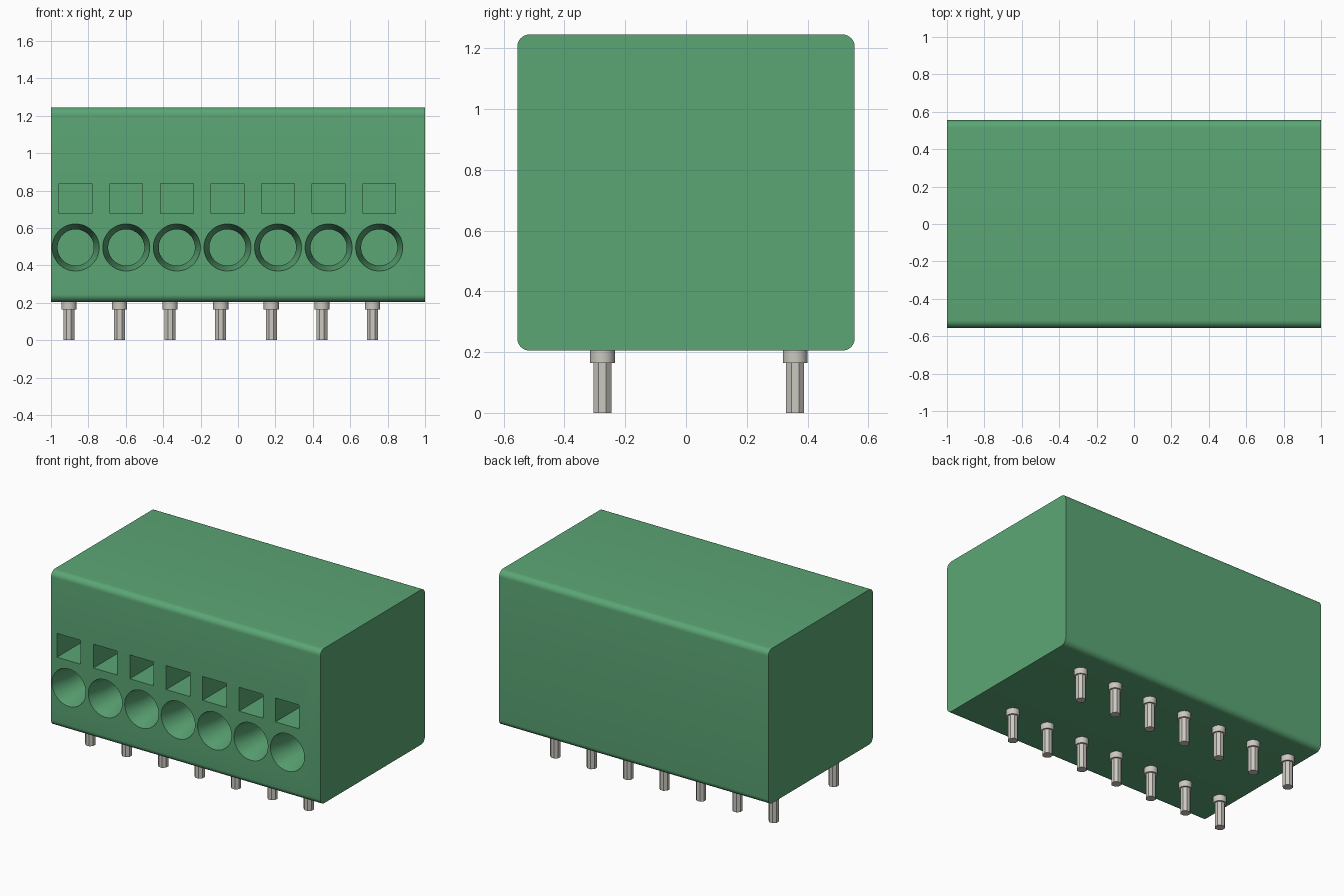
import bpy, bmesh, math
from mathutils import Matrix

if "Cube" in bpy.data.objects:
    bpy.data.objects.remove(bpy.data.objects["Cube"], do_unlink=True)

COUNT, PITCH = 7, 0.2705
HOLE_X, PIN_X = -0.868, -0.904
FRONT, BOTTOM, TOP = -0.555, 0.205, 1.245


def material(name, rgb, metallic=0.0):
    m = bpy.data.materials.new(name)
    m.use_nodes = True
    m.diffuse_color = (*rgb, 1)
    bsdf = m.node_tree.nodes["Principled BSDF"]
    bsdf.inputs["Base Color"].default_value = (*rgb, 1)
    bsdf.inputs["Metallic"].default_value = metallic
    return m


green = material("green plastic", (0.105, 0.38, 0.178))
metal = material("tin metal", (0.60, 0.58, 0.53))


def finish(name, bm, mat, angle=30):
    bmesh.ops.recalc_face_normals(bm, faces=bm.faces)
    mesh = bpy.data.meshes.new(name)
    bm.to_mesh(mesh)
    bm.free()
    mesh.materials.append(mat)
    ob = bpy.data.objects.new(name, mesh)
    bpy.context.collection.objects.link(ob)
    if angle:
        smooth(ob, angle)
    return ob


def smooth(ob, angle):
    bpy.ops.object.select_all(action='DESELECT')
    ob.select_set(True)
    bpy.context.view_layer.objects.active = ob
    bpy.ops.object.shade_smooth_by_angle(angle=math.radians(angle))


def box(bm, center, size):
    bmesh.ops.create_cube(bm, size=1, matrix=Matrix.Translation(center) @ Matrix.Diagonal((*size, 1)))


def lathe(bm, rings, sides, place):
    """Closed solid through (radius, height) rings along the local z axis."""
    loops = []
    for r, h in rings:
        loops.append([bm.verts.new(place @ Matrix.Rotation(math.tau * (i + 0.5) / sides, 4, 'Z')
                                   @ Matrix.Translation((r, 0, h)).translation) for i in range(sides)])
    for a, b in zip(loops, loops[1:]):
        for i in range(sides):
            j = (i + 1) % sides
            bm.faces.new((a[i], a[j], b[j], b[i]))
    bm.faces.new(loops[0][::-1])
    bm.faces.new(loops[-1])


# Housing: block with the four lengthwise edges rounded
bm = bmesh.new()
box(bm, (0, 0, (TOP + BOTTOM) / 2), (2, -2 * FRONT, TOP - BOTTOM))
long_edges = [e for e in bm.edges if abs(e.verts[0].co.x - e.verts[1].co.x) > 1]
bmesh.ops.bevel(bm, geom=long_edges, offset=0.04, segments=8, profile=0.5, affect='EDGES')
housing = finish("housing", bm, green, None)

# Cutter: square release slots above funnel-shaped wire entries
bm = bmesh.new()
into = Matrix.Rotation(-math.pi / 2, 4, 'X')
slope = (0.126 - 0.097) / 0.14
for i in range(COUNT):
    x = HOLE_X + PITCH * i
    box(bm, (x, FRONT + 0.15, 0.757), (0.176, 0.5, 0.16))
    lathe(bm, [(0.126 + 0.02 * slope, -0.02), (0.097, 0.14), (0.097, 0.40)], 40,
          Matrix.Translation((x, FRONT, 0.496)) @ into)
cutter = finish("entry_cutter", bm, green, None)
cut = housing.modifiers.new("entries", 'BOOLEAN')
cut.operation, cut.solver, cut.object = 'DIFFERENCE', 'EXACT', cutter
bpy.context.view_layer.objects.active = housing
bpy.ops.object.modifier_apply(modifier=cut.name)
bpy.data.objects.remove(cutter, do_unlink=True)
smooth(housing, 30)

# Two rows of solder pins: octagonal shank under a round collar
for row, y in (("front", -0.275), ("back", 0.359)):
    shanks, collars = bmesh.new(), bmesh.new()
    for i in range(COUNT):
        place = Matrix.Translation((PIN_X + PITCH * i, y, 0))
        lathe(shanks, [(0.032, 0), (0.032, 0.17)], 8, place)
        lathe(collars, [(0.041, 0.164), (0.041, 0.215)], 24, place)
    finish(row + "_pin_shanks", shanks, metal, None)
    finish(row + "_pin_collars", collars, metal)
